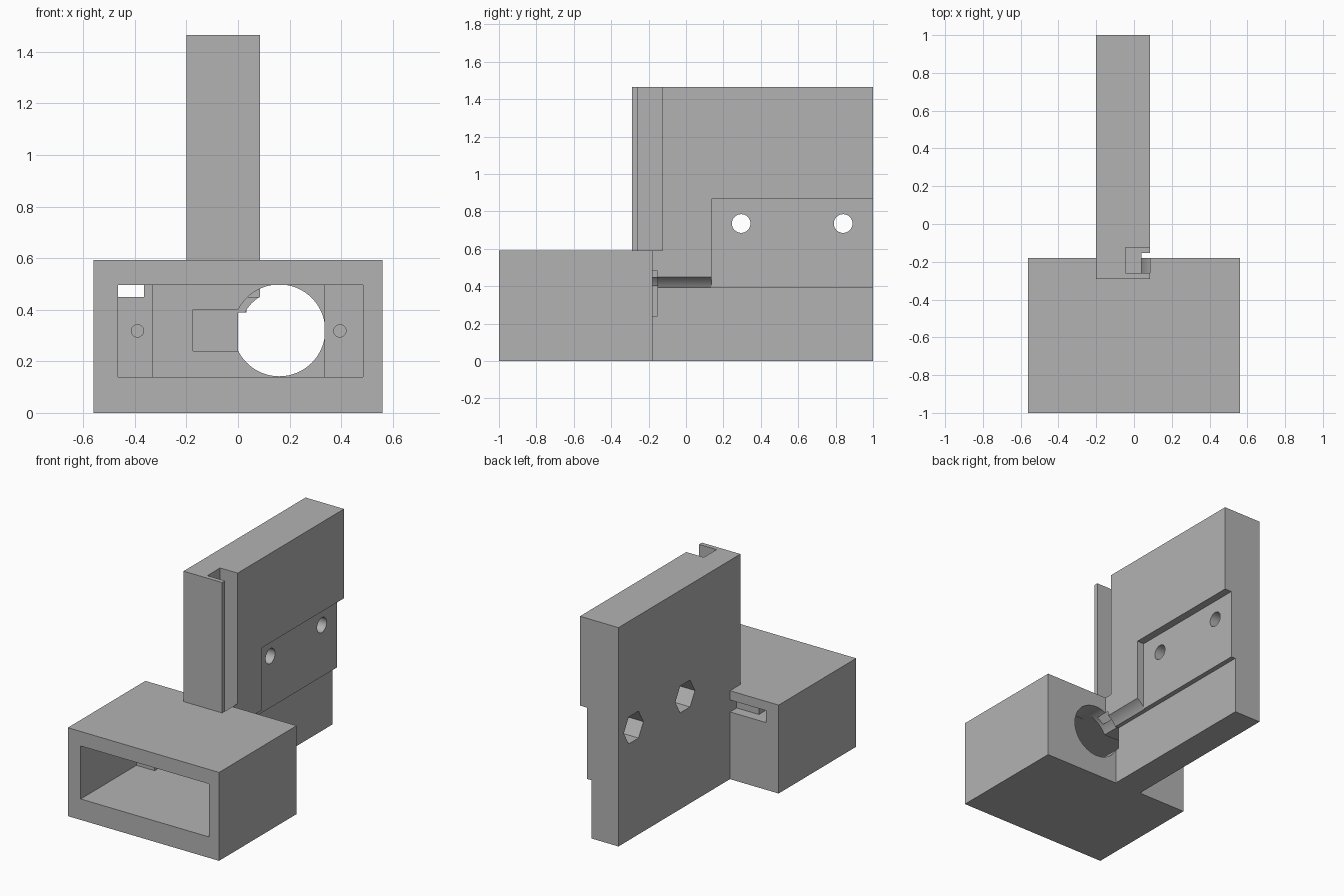
import bpy
from math import pi

cube = bpy.data.objects.get("Cube")
if cube:
    bpy.data.objects.remove(cube)

grey = bpy.data.materials.new("plain_grey")
grey.use_nodes = True
GREY = (0.45, 0.45, 0.45, 1)
grey.diffuse_color = GREY
grey.node_tree.nodes["Principled BSDF"].inputs["Base Color"].default_value = GREY


def block(name, x, y, z):
    """Box from three (low, high) ranges."""
    bpy.ops.mesh.primitive_cube_add(size=1)
    ob = bpy.context.object
    ob.name = name
    ob.location = [(a + b) / 2 for a, b in (x, y, z)]
    ob.scale = [b - a for a, b in (x, y, z)]
    bpy.ops.object.transform_apply()
    ob.data.materials.append(grey)
    return ob


def rod(name, axis, centre, radius, span, sides=64):
    """Prism along x or y; centre gives the other two coordinates."""
    mid = sum(span) / 2
    if axis == 'Y':
        loc, rot = (centre[0], mid, centre[1]), (pi / 2, 0, 0)
    else:
        loc, rot = (mid, centre[0], centre[1]), (0, pi / 2, 0)
    bpy.ops.mesh.primitive_cylinder_add(vertices=sides, radius=radius,
                                        depth=span[1] - span[0], location=loc, rotation=rot)
    ob = bpy.context.object
    ob.name = name
    bpy.ops.object.transform_apply()
    ob.data.materials.append(grey)
    return ob


def combine(target, tool, operation='DIFFERENCE'):
    mod = target.modifiers.new(tool.name, 'BOOLEAN')
    mod.operation, mod.solver, mod.object = operation, 'EXACT', tool
    bpy.context.view_layer.objects.active = target
    bpy.ops.object.modifier_apply(modifier=mod.name)
    bpy.data.objects.remove(tool)


BACK = -0.18     # rear face of the housing
WALL = -0.29     # front face of its rear wall
BORE = (0.16, 0.32)

# Upright mounting arm, stepped in towards the bottom on its left face
arm = block("arm", (-0.2, 0.085), (WALL, 1), (0, 1.465))
combine(arm, block("plate_step", (0.033, 0.3), (0.135, 1.2), (0.2, 0.867)))
combine(arm, block("lower_step", (0, 0.3), (BACK, 1.2), (-0.2, 0.39)))
combine(arm, rod("relief", 'Y', BORE, 0.15, (BACK, 0.135)))

# Bolt holes with hexagonal nut pockets on the right face
for y in (0.295, 0.84):
    combine(arm, rod("bolt_hole", 'X', (y, 0.735), 0.05, (-0.4, 0.3), 32))
    combine(arm, rod("nut_pocket", 'X', (y, 0.735), 0.104, (-0.4, -0.07), 6))

# Housing joined to the arm
body = block("housing_with_arm", (-0.56, 0.56), (-1, BACK), (0, 0.592))
combine(body, arm, 'UNION')

# Cavity, leaving a screw boss at each rear corner
combine(body, block("cavity", (-0.465, 0.485), (-1.2, -0.41), (0.14, 0.495)))
combine(body, block("rear_cavity", (-0.33, 0.335), (-0.5, WALL), (0.14, 0.495)))
for x in (-0.39, 0.395):
    combine(body, rod("screw_hole", 'Y', (x, 0.318), 0.024, (-0.5, -0.25), 24))

# Round opening, side pocket and cable passages in the rear wall
combine(body, rod("bore", 'Y', BORE, 0.178, (-0.35, -0.153), 96))
combine(body, block("side_pocket", (-0.175, 0.02), (-0.35, -0.153), (0.24, 0.4)))
combine(body, block("cable_window", (-0.465, -0.365), (-0.5, -0.1), (0.45, 0.495)))
combine(body, block("cable_channel", (-0.465, -0.2), (-0.25, -0.1), (0.45, 0.53)))

# Vertical groove behind the front flange of the arm
combine(body, block("groove", (-0.045, 0.3), (-0.26, -0.125), (0.592, 1.6)))
combine(body, block("groove_foot", (-0.045, 0.085), (-0.26, -0.125), (0.45, 0.7)))

bpy.ops.object.select_all(action='DESELECT')
body.select_set(True)
bpy.context.view_layer.objects.active = body
bpy.ops.object.shade_smooth_by_angle(angle=pi / 6)
